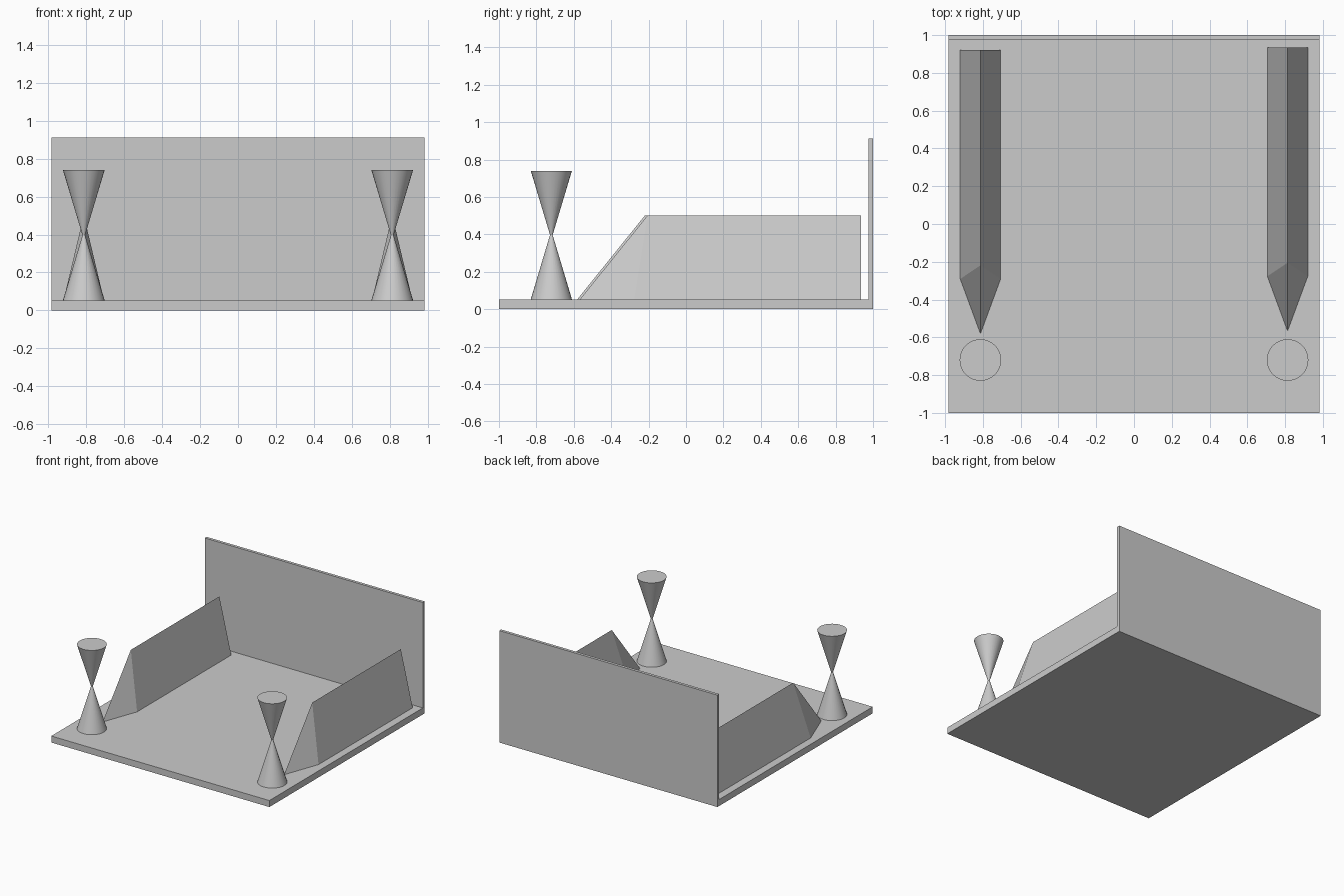
import bpy, bmesh, math
from mathutils import Matrix

if "Cube" in bpy.data.objects:
    bpy.data.objects.remove(bpy.data.objects["Cube"])

BASE_TOP = 0.053


def finish(name, bm):
    bmesh.ops.recalc_face_normals(bm, faces=bm.faces)
    mesh = bpy.data.meshes.new(name)
    bm.to_mesh(mesh)
    bm.free()
    obj = bpy.data.objects.new(name, mesh)
    bpy.context.collection.objects.link(obj)
    return obj


def box(name, lo, hi):
    bm = bmesh.new()
    size = [b - a for a, b in zip(lo, hi)]
    mid = [(a + b) / 2 for a, b in zip(lo, hi)]
    bmesh.ops.create_cube(bm, size=1, matrix=Matrix.Translation(mid) @ Matrix.Diagonal((*size, 1)))
    return finish(name, bm)


def wedge(name, x, y_shift):
    # triangular prism whose front tapers to a point on the floor
    bm = bmesh.new()
    half, top = 0.107, 0.502
    back, corner, ridge, tip = (y + y_shift for y in (0.935, -0.277, -0.205, -0.567))
    bl, br, bt, cl, cr, ct, nose = [bm.verts.new(c) for c in (
        (x - half, back, BASE_TOP), (x + half, back, BASE_TOP), (x, back, top),
        (x - half, corner, BASE_TOP), (x + half, corner, BASE_TOP), (x, ridge, top),
        (x, tip, BASE_TOP))]
    for face in ((bl, br, bt), (bl, bt, ct, cl), (br, cr, ct, bt),
                 (cl, ct, nose), (cr, nose, ct), (bl, cl, nose, cr, br)):
        bm.faces.new(face)
    return finish(name, bm)


def hourglass(name, x, y):
    # two cones meeting at a thin waist
    bm = bmesh.new()
    top, waist_z, r, waist = 0.74, 0.397, 0.11, 0.007
    for z0, z1, r0, r1 in ((BASE_TOP, waist_z, r, waist), (waist_z, top, waist, r)):
        bmesh.ops.create_cone(bm, cap_ends=True, segments=32, radius1=r0, radius2=r1,
                              depth=z1 - z0, matrix=Matrix.Translation((x, y, (z0 + z1) / 2)))
    # open the inner caps and join the halves
    inner = [f for f in bm.faces if len(f.verts) > 4 and abs(f.calc_center_median().z - waist_z) < 0.01]
    bmesh.ops.delete(bm, geom=inner, context='FACES_ONLY')
    bmesh.ops.remove_doubles(bm, verts=bm.verts, dist=0.0003)
    obj = finish(name, bm)
    bpy.ops.object.select_all(action='DESELECT')
    obj.select_set(True)
    bpy.context.view_layer.objects.active = obj
    bpy.ops.object.shade_smooth_by_angle(angle=math.radians(25))
    return obj


# floor slab and back wall
box("floor_slab", (-0.983, -1, 0), (0.983, 1, BASE_TOP))
box("back_wall", (-0.983, 0.976, BASE_TOP), (0.983, 1, 0.912))

# side wedges and front hourglass posts
for side, sx, shift in (("left", -1, -0.014), ("right", 1, 0)):
    wedge(f"{side}_wedge", sx * 0.813, shift)
    hourglass(f"{side}_post", sx * 0.813, -0.72)
